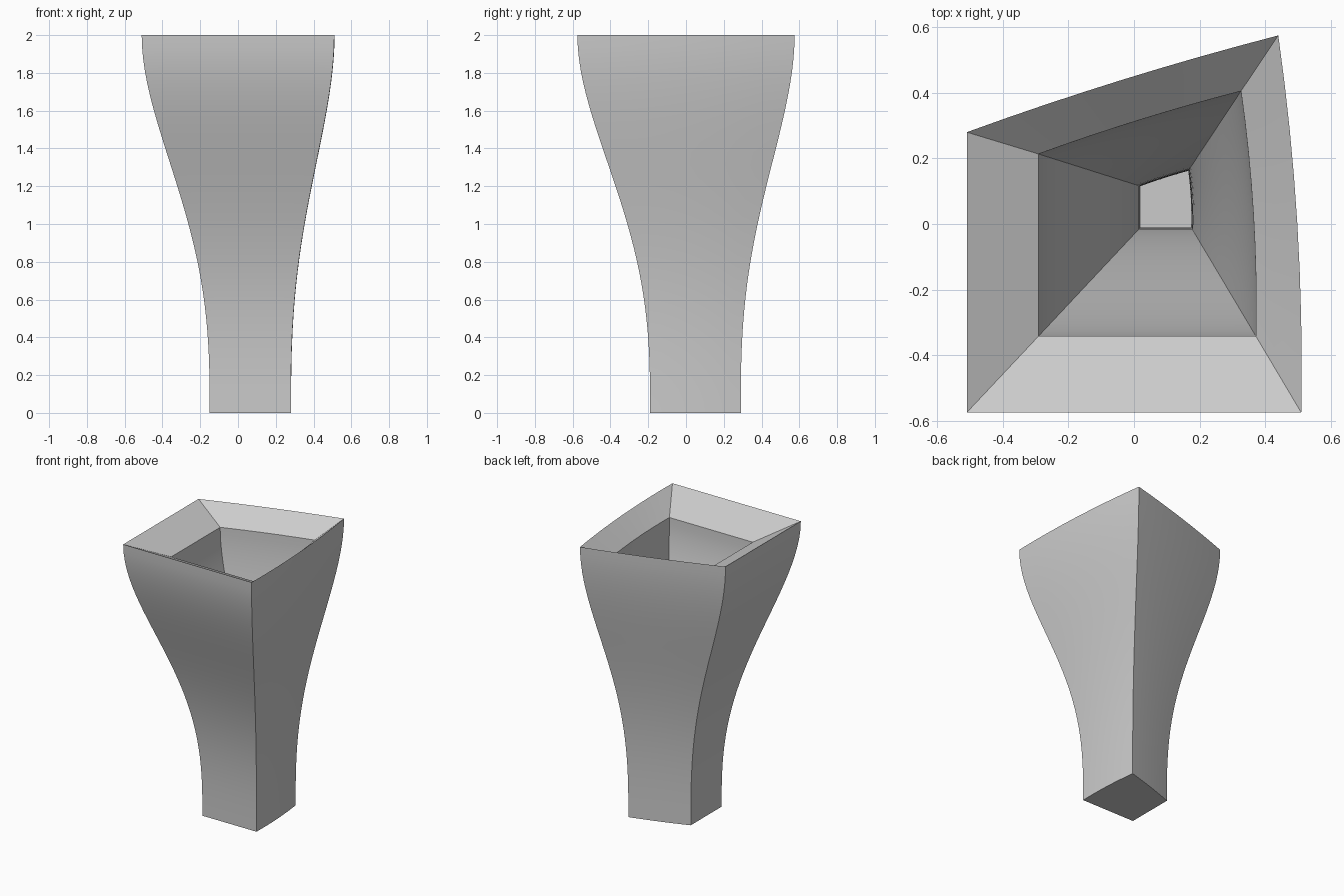
import bpy
import bmesh
import math
from mathutils import Vector

cube = bpy.data.objects.get("Cube")
if cube:
    bpy.data.objects.remove(cube, do_unlink=True)

grey = bpy.data.materials.new("warm_grey")
grey.use_nodes = True
colour = (0.6, 0.6, 0.6, 1)
grey.diffuse_color = colour
grey.node_tree.nodes["Principled BSDF"].inputs["Base Color"].default_value = colour

# Four-sided sections of the mouth and the foot, counter-clockwise from front left
MOUTH = [Vector(p) for p in ((-0.51, -0.575), (0.51, -0.575), (0.44, 0.575), (-0.51, 0.28))]
FOOT = [Vector(p) for p in ((-0.15, -0.19), (0.28, -0.19), (0.255, 0.29), (-0.15, 0.16))]
BULGE = (0, 0.02, 0.012, 0)   # bow of each side, relative to its length
CENTRE = Vector((0.115, 0.09))
SEGMENTS = 8
ROWS = 32


def flare(s):
    return 4 * s**3 - 3 * s**4


def section(s, scale, z):
    """Ring of points at height fraction s, shrunk towards the centre."""
    corners = [f.lerp(m, flare(s)) for f, m in zip(FOOT, MOUTH)]
    ring = []
    for i, bow in enumerate(BULGE):
        a, b = corners[i], corners[(i + 1) % len(corners)]
        out = Vector((b.y - a.y, a.x - b.x)) * bow
        for k in range(SEGMENTS):
            t = k / SEGMENTS
            p = a.lerp(b, t) + out * 4 * t * (1 - t)
            p = CENTRE + (p - CENTRE) * scale
            ring.append((p.x, p.y, z))
    return ring


# Outer wall upwards, sloping rim, then the cavity wall downwards
RIM_Z, FLOOR_Z = 1.88, 0.12
rings = [section(i / ROWS, 1, 2 * i / ROWS) for i in range(ROWS + 1)]
for i in range(ROWS, -1, -1):
    s = i / ROWS
    # Cavity interpolates between the shrunken mouth and the shrunken foot
    top, low = section(1, 0.65, 0), section(0, 0.36, 0)
    z = FLOOR_Z + (RIM_Z - FLOOR_Z) * s
    ring = [Vector(b).lerp(Vector(a), flare(s)) for a, b in zip(top, low)]
    rings.append([(p.x, p.y, z) for p in ring])

bm = bmesh.new()
loops = [[bm.verts.new(p) for p in ring] for ring in rings]
for lower, upper in zip(loops, loops[1:]):
    for k in range(len(lower)):
        n = (k + 1) % len(lower)
        bm.faces.new((lower[k], lower[n], upper[n], upper[k]))
bm.faces.new(loops[0][::-1])
bm.faces.new(loops[-1])
bmesh.ops.recalc_face_normals(bm, faces=bm.faces)

mesh = bpy.data.meshes.new("flared_vase")
bm.to_mesh(mesh)
bm.free()
mesh.materials.append(grey)
vase = bpy.data.objects.new("flared_vase", mesh)
bpy.context.collection.objects.link(vase)

# Smooth walls with crisp corners
bpy.ops.object.select_all(action="DESELECT")
vase.select_set(True)
bpy.context.view_layer.objects.active = vase
bpy.ops.object.shade_smooth_by_angle(angle=math.radians(30))
